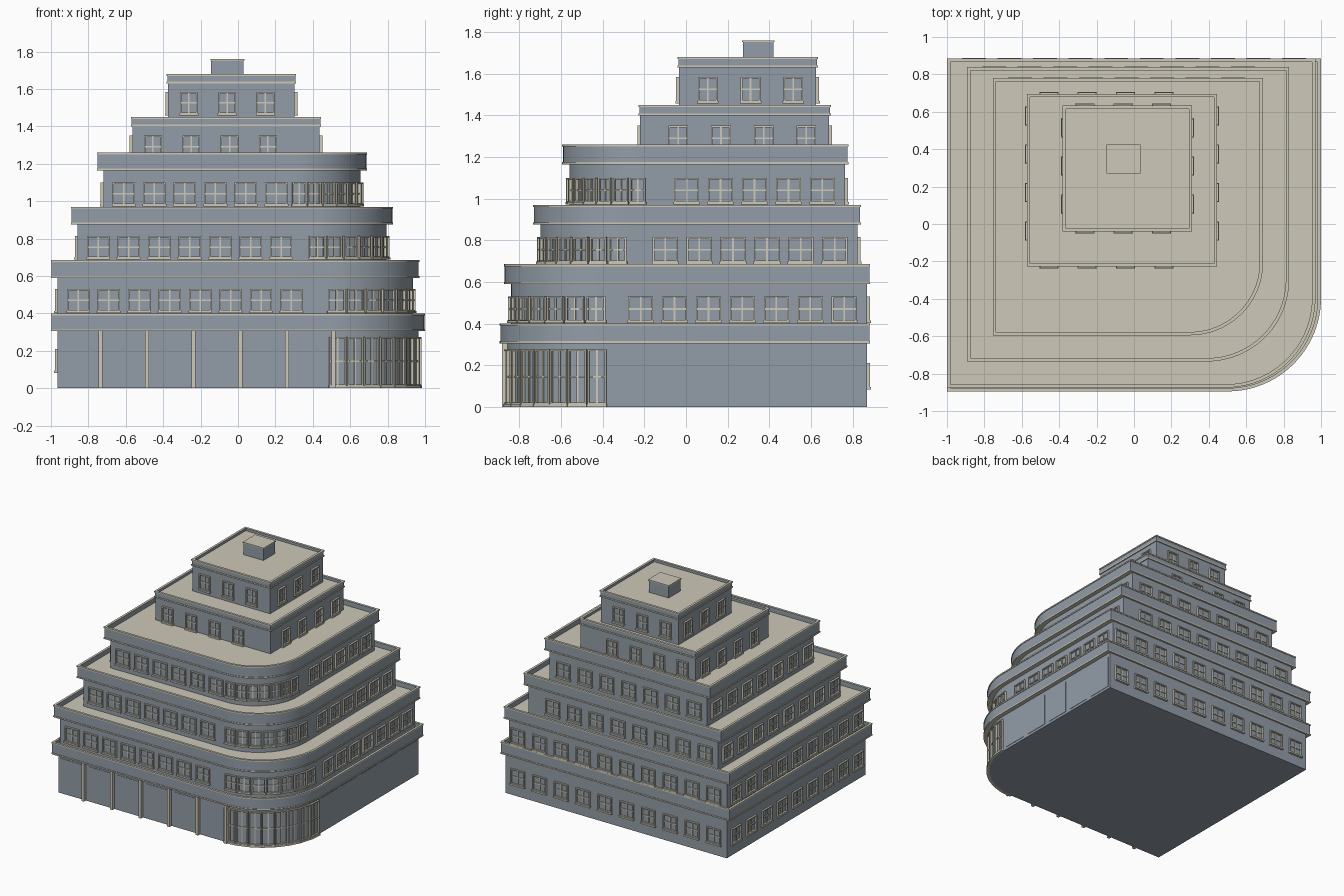
import bpy, bmesh
from math import pi, sin, cos
from mathutils import Matrix, Vector

if "Cube" in bpy.data.objects:
    bpy.data.objects.remove(bpy.data.objects["Cube"])


def material(name, rgb):
    m = bpy.data.materials.new(name)
    m.use_nodes = True
    m.diffuse_color = (*rgb, 1)
    m.node_tree.nodes["Principled BSDF"].inputs["Base Color"].default_value = (*rgb, 1)
    return m


MATS = [material("blue_grey_wall", (0.29, 0.34, 0.39)),
        material("cream_trim", (0.61, 0.58, 0.48))]
WALL, CREAM = range(2)


def finish(name, bm, smooth=False):
    bmesh.ops.recalc_face_normals(bm, faces=bm.faces)
    mesh = bpy.data.meshes.new(name)
    bm.to_mesh(mesh)
    bm.free()
    obj = bpy.data.objects.new(name, mesh)
    bpy.context.collection.objects.link(obj)
    for m in MATS:
        mesh.materials.append(m)
    if smooth:
        bpy.ops.object.select_all(action='DESELECT')
        obj.select_set(True)
        bpy.context.view_layer.objects.active = obj
        bpy.ops.object.shade_smooth_by_angle(angle=0.4)


def outline(plan, off):
    """Rectangle with one rounded corner at the front left, grown by off."""
    left, right, front, back, r = plan
    pts = [(right + off, back + off), (left - off, back + off), (left - off, front - off)]
    if not r:
        return pts + [(right + off, front - off)]
    steps = 24
    for i in range(steps + 1):
        a = pi / 2 * i / steps
        pts.append((right - r + (r + off) * sin(a), front + r - (r + off) * cos(a)))
    return pts


def loft(name, plan, levels, bottom, top):
    """Stack outlines; each level is (offset, height, colour of the band above)."""
    bm = bmesh.new()
    loops = [[bm.verts.new((x, y, z)) for x, y in outline(plan, off)] for off, z, _ in levels]
    for low, high, level in zip(loops, loops[1:], levels):
        for i in range(len(low)):
            j = (i + 1) % len(low)
            bm.faces.new((low[i], low[j], high[j], high[i])).material_index = level[2]
    bm.faces.new(loops[0]).material_index = bottom
    bm.faces.new(loops[-1]).material_index = top
    finish(name, bm, plan[4] > 0)


def parapet(name, plan, low, high, floor):
    """Overhanging band with cream mouldings, coping and a sunken roof."""
    lip, rim, trim = -0.004, -0.018, 0.01
    loft(name, plan, [(0, low, CREAM), (0, low + trim, CREAM), (lip, low + trim, WALL),
                      (lip, high - trim, CREAM), (0, high - trim, CREAM), (0, high, CREAM),
                      (rim, high, WALL), (rim, floor, CREAM)], CREAM, CREAM)


def box(bm, frame, x, half, low, high, depth, mat):
    """Box centred at x along the wall, standing out by depth."""
    back = 0.005
    size = Matrix.Diagonal((2 * half, depth + back, high - low, 1))
    mid = Vector((x, (back - depth) / 2, (low + high) / 2))
    made = bmesh.ops.create_cube(bm, size=1, matrix=frame @ Matrix.Translation(mid) @ size)
    for f in {f for v in made["verts"] for f in v.link_faces}:
        f.material_index = mat


def window(bm, frame, width, low, high, sill=True):
    """Cream frame with a thinner cross, and a sill where wanted."""
    h, b, mid, depth = width / 2, 0.004, (low + high) / 2, 0.014
    for x in (b - h, h - b):
        box(bm, frame, x, b, low, high, depth, CREAM)
    for z in (low + b, high - b):
        box(bm, frame, 0, h, z - b, z + b, depth, CREAM)
    box(bm, frame, 0, b, low, high, depth / 2, CREAM)
    box(bm, frame, 0, h, mid - b, mid + b, depth / 2, CREAM)
    if sill:
        box(bm, frame, 0, h + b, low - 2 * b, low + b, depth + b, CREAM)


def place(x, y, angle):
    return Matrix.Translation((x, y, 0)) @ Matrix.Rotation(angle, 4, 'Z')


def spread(start, end, step):
    """Even positions from start that stay short of end, either way."""
    count = int(abs(end - start) / step) + 1
    sign = 1 if end > start else -1
    return [start + sign * i * step for i in range(count)]


def corner_frames(plan, count):
    left, right, front, back, r = plan
    reach = r * cos(pi / 4 / count) + 0.002
    for i in range(count):
        a = (i + 0.5) / count * pi / 2
        yield place(right - r + reach * sin(a), front + r - reach * cos(a), a)


def tier_windows(name, plan, low, width, street, rear):
    """Rows on all four sides, and a tight row round the curved corner."""
    bm = bmesh.new()
    left, right, front, back, r = plan
    first, margin, high = 0.11, 0.075, low + 0.12
    frames = [place(left, y, -pi / 2) for y in spread(back - first, front + margin, rear)]
    frames += [place(x, back, pi) for x in spread(left + first, right - margin, rear)]
    if street:
        frames += [place(x, front, 0)
                   for x in spread(left + first, right - r - margin, street)]
        frames += [place(right, y, pi / 2)
                   for y in spread(back - first, front + r + margin, street)]
    for frame in frames:
        window(bm, frame, width, low, high)
    if street and r:
        count = 7
        for frame in corner_frames(plan, count):
            window(bm, frame, r * 1.4 / count, low, high)
    finish(name, bm)


# Tiers: wall plan (left, right, front, back, corner radius), parapet top,
# window sill height, and street window spacing
ground = (-0.965, 0.965, -0.86, 0.87, 0.48)
tiers = {
    "ground": (ground, 0.4, 0.09, 0),
    "second": ((-0.965, 0.935, -0.84, 0.87, 0.46), 0.685, 0.41, 0.163),
    "third": ((-0.858, 0.795, -0.7, 0.825, 0.42), 0.97, 0.695, 0.163),
    "fourth": ((-0.72, 0.655, -0.56, 0.765, 0.37), 1.26, 0.98, 0.163),
    "fifth": ((-0.565, 0.437, -0.22, 0.688, 0), 1.45, 1.23, 0.205),
    "top": ((-0.373, 0.303, -0.033, 0.625, 0), 1.68, 1.465, 0.205),
}
base = 0
for name, (plan, top, sill, street) in tiers.items():
    left, right, front, back, r = plan
    # Curved tiers have deep bands and square ones shallow bands
    over, over_back, band, width, rear = (
        (0.035, 0.015, 0.095, 0.12, 0.19) if r else (0.008, 0.008, 0.05, 0.095, street))
    roof = top - band * 0.4
    loft(name + "_wall", plan, [(0, base, WALL), (0, top - band / 2, WALL)], WALL, WALL)
    parapet(name + "_parapet", (left - over, right + over, front - over, back + over_back,
                                r and r + 0.02), top - band, top, roof)
    tier_windows(name + "_windows", plan, sill, width, street, rear)
    base = roof - 0.01

# Shop panels along the two street sides
left, right, front, back, r = ground
bay, panel_low, panel_high = 0.249, 0.02, 0.275
bm = bmesh.new()
for i in range(5):
    for frame in (place(left + 0.12 + i * bay, front, 0),
                  place(right, back - 0.12 - i * bay, pi / 2)):
        box(bm, frame, 0, 0.1, panel_low, panel_high, 0.003, WALL)
finish("shop_panels", bm)

# Cream pilasters between the front panels
bm = bmesh.new()
for i in range(6):
    box(bm, place(left + 0.23 + i * bay, front, 0), 0, 0.011, 0, 0.305, 0.025, CREAM)
finish("front_pilasters", bm)

# Tall glazing around the rounded corner, with a kerb at its foot
bm = bmesh.new()
for frame in corner_frames(ground, 8):
    window(bm, frame, 0.09, 0.012, panel_high, sill=False)
    box(bm, frame, 0, 0.048, 0, 0.014, 0.018, CREAM)
finish("corner_shop_window", bm)

# Roof hut with a thin cream lid
hut, lid, hut_top = (-0.148, 0.034, 0.27, 0.425, 0), 0.008, 1.76
loft("roof_hut", hut, [(-lid / 2, base, WALL), (-lid / 2, hut_top - lid, CREAM),
                       (0, hut_top - lid, CREAM), (0, hut_top, CREAM)], WALL, CREAM)
